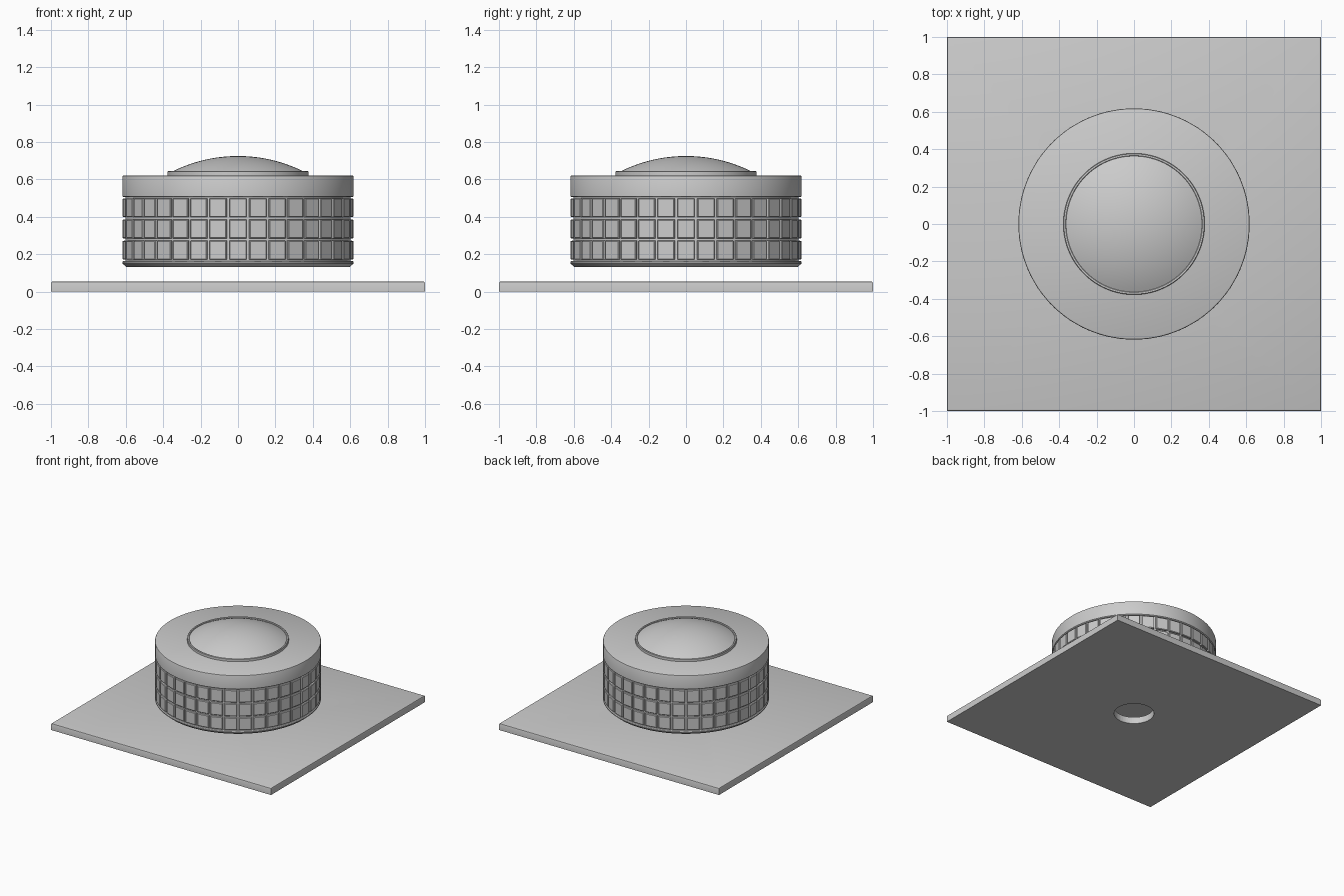
import bpy, bmesh, math

if "Cube" in bpy.data.objects:
    bpy.data.objects.remove(bpy.data.objects["Cube"])


def finish(name, bm, angle=30):
    bmesh.ops.recalc_face_normals(bm, faces=bm.faces)
    mesh = bpy.data.meshes.new(name)
    bm.to_mesh(mesh)
    bm.free()
    ob = bpy.data.objects.new(name, mesh)
    bpy.context.collection.objects.link(ob)
    bpy.ops.object.select_all(action='DESELECT')
    ob.select_set(True)
    bpy.context.view_layer.objects.active = ob
    bpy.ops.object.shade_smooth_by_angle(angle=math.radians(angle))
    return ob


def lathe(name, profile, segs=144):
    bm = bmesh.new()
    verts = [bm.verts.new((r, 0, z)) for r, z in profile]
    edges = [bm.edges.new(p) for p in zip(verts, verts[1:])]
    bmesh.ops.spin(bm, geom=verts + edges, cent=(0, 0, 0), axis=(0, 0, 1),
                   angle=math.tau, steps=segs, use_duplicate=False)
    bmesh.ops.remove_doubles(bm, verts=bm.verts, dist=1e-5)
    return finish(name, bm)


# wall plate with bevelled top edges and a round hole
PLATE_H = 0.055
bm = bmesh.new()
bmesh.ops.create_cube(bm, size=1)
for v in bm.verts:
    v.co = (v.co.x * 2, v.co.y * 2, (v.co.z + 0.5) * PLATE_H)
top = [e for e in bm.edges if all(v.co.z > 0.01 for v in e.verts)]
bmesh.ops.bevel(bm, geom=top, offset=0.01, segments=2, profile=0.5, affect='EDGES')
plate = finish("wall_plate", bm)

bpy.ops.mesh.primitive_cylinder_add(vertices=64, radius=0.15, depth=0.4)
cutter = bpy.context.object
cutter.hide_render = True
mod = plate.modifiers.new("hole", 'BOOLEAN')
mod.operation = 'DIFFERENCE'
mod.object = cutter
bpy.context.view_layer.objects.active = plate
bpy.ops.object.modifier_apply(modifier=mod.name)
bpy.data.objects.remove(cutter)

# knob body: bottom lip, recessed core, smooth upper collar
lathe("knob_body", [
    (0, 0.132), (0.597, 0.132), (0.618, 0.15), (0.618, 0.158), (0.612, 0.164),
    (0.598, 0.165), (0.598, 0.505), (0.612, 0.505), (0.618, 0.509), (0.618, 0.614),
    (0.616, 0.619), (0.61, 0.622), (0, 0.622)])

# grip: three rows of 36 raised pads separated by grooves
N, ROWS, Z0, PITCH = 36, 3, 0.165, 0.1133
bm = bmesh.new()
rings = []
for j in range(ROWS + 1):
    rings.append([bm.verts.new((0.605 * math.cos(math.tau * (i + 0.5) / N),
                                0.605 * math.sin(math.tau * (i + 0.5) / N),
                                Z0 + j * PITCH)) for i in range(N)])
for a, b in zip(rings, rings[1:]):
    for i in range(N):
        k = (i + 1) % N
        bm.faces.new((a[i], a[k], b[k], b[i]))
bm.normal_update()
pads = bm.faces[:]
for thick, depth in ((0.006, 0), (0.0005, 0.011), (0.004, 0.004)):
    bmesh.ops.inset_individual(bm, faces=pads, thickness=thick, depth=depth,
                               use_even_offset=True)
    bm.normal_update()
finish("grip_pads", bm, 20)

# rim around the domed button
lathe("button_rim", [(0.378, 0.615), (0.378, 0.641), (0.375, 0.644),
                     (0.366, 0.644), (0.363, 0.641), (0.363, 0.615)])

# shallow domed button
R, PEAK, EDGE = 0.785, 0.725, math.asin(0.364 / 0.785)
lathe("button_dome", [(R * math.sin(EDGE * i / 16), PEAK - R + R * math.cos(EDGE * i / 16))
                      for i in range(17)] + [(0.364, 0.61)])
